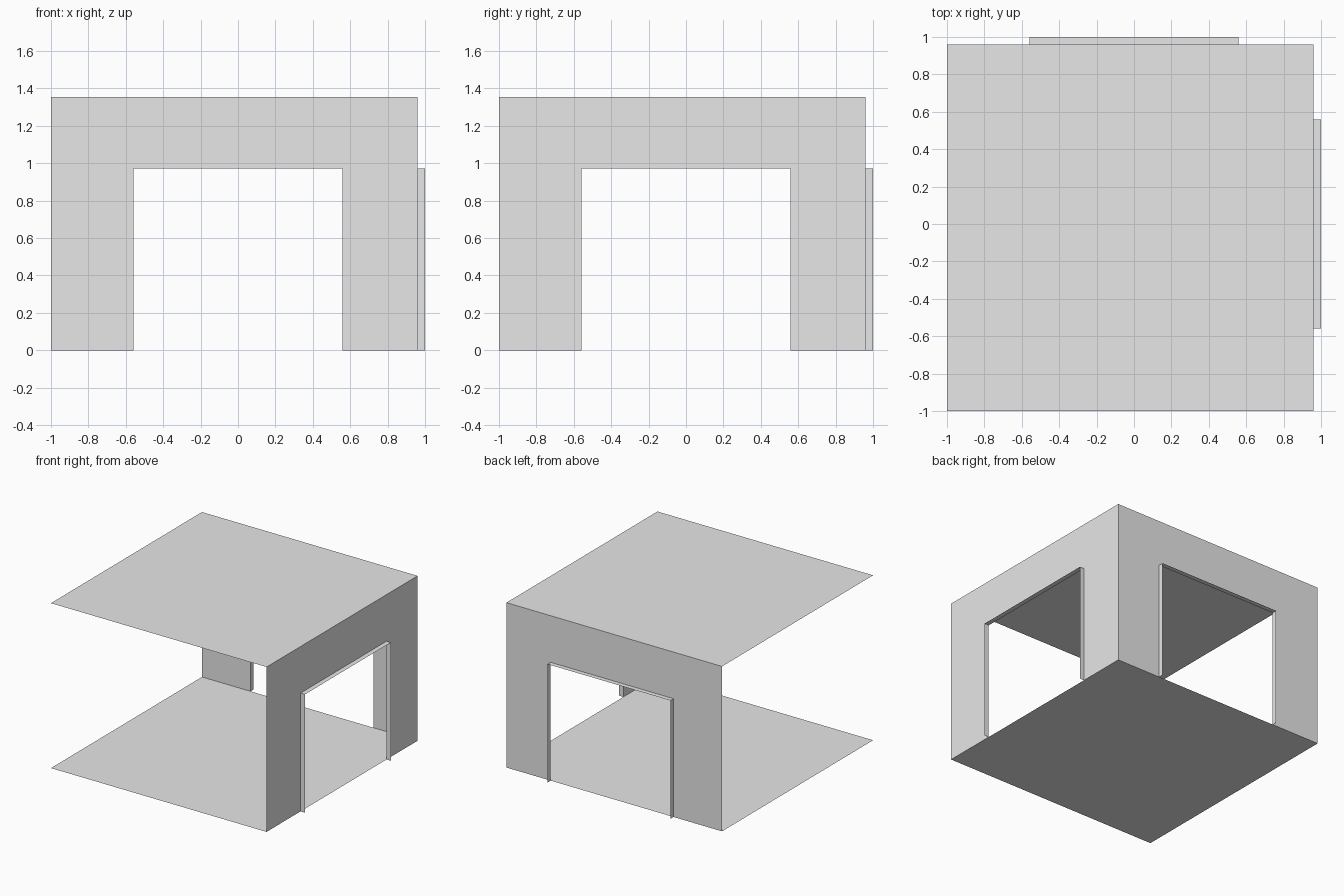
import bpy
import bmesh

cube = bpy.data.objects.get("Cube")
if cube:
    bpy.data.objects.remove(cube, do_unlink=True)

LOW, HIGH = -1.0, 0.96      # extent of the room
OUT = 1.0                   # outer edge of the door linings
HALF, DOOR = 0.558, 0.972   # doorway half width and height
TOP = 1.355

grey = bpy.data.materials.new("light_grey")
grey.use_nodes = True
colour = (0.8, 0.8, 0.8, 1)
grey.diffuse_color = colour
grey.node_tree.nodes["Principled BSDF"].inputs["Base Color"].default_value = colour


def sheet(name, faces):
    """Make a thin surface from a list of polygons, joined along shared edges."""
    bm = bmesh.new()
    for points in faces:
        bm.faces.new([bm.verts.new(p) for p in points])
    bmesh.ops.remove_doubles(bm, verts=bm.verts, dist=0.0001)
    mesh = bpy.data.meshes.new(name)
    bm.to_mesh(mesh)
    bm.free()
    mesh.materials.append(grey)
    obj = bpy.data.objects.new(name, mesh)
    bpy.context.collection.objects.link(obj)


def slab(z):
    return [(LOW, LOW, z), (HIGH, LOW, z), (HIGH, HIGH, z), (LOW, HIGH, z)]


# Floor and ceiling
sheet("floor", [slab(0)[::-1]])
sheet("ceiling", [slab(TOP)])

# Doorway outline, then the wall around it
doorway = [(-HALF, 0), (-HALF, DOOR), (HALF, DOOR), (HALF, 0)]
outline = [(LOW, 0), *doorway, (HIGH, 0), (HIGH, TOP), (LOW, TOP)]

# Two matching walls, each with a lining standing out from its doorway
places = {
    "back": lambda along, depth, z: (along, depth, z),
    "left": lambda along, depth, z: (depth, along, z),
}
for side, place in places.items():
    wall = [place(a, HIGH, z) for a, z in outline]
    sheet(side + "_wall", [wall if side == "left" else wall[::-1]])
    lining = []
    for (a, z), (b, w) in zip(doorway, doorway[1:]):
        lining.append([place(a, HIGH, z), place(b, HIGH, w),
                       place(b, OUT, w), place(a, OUT, z)])
    sheet(side + "_door_lining", lining)
